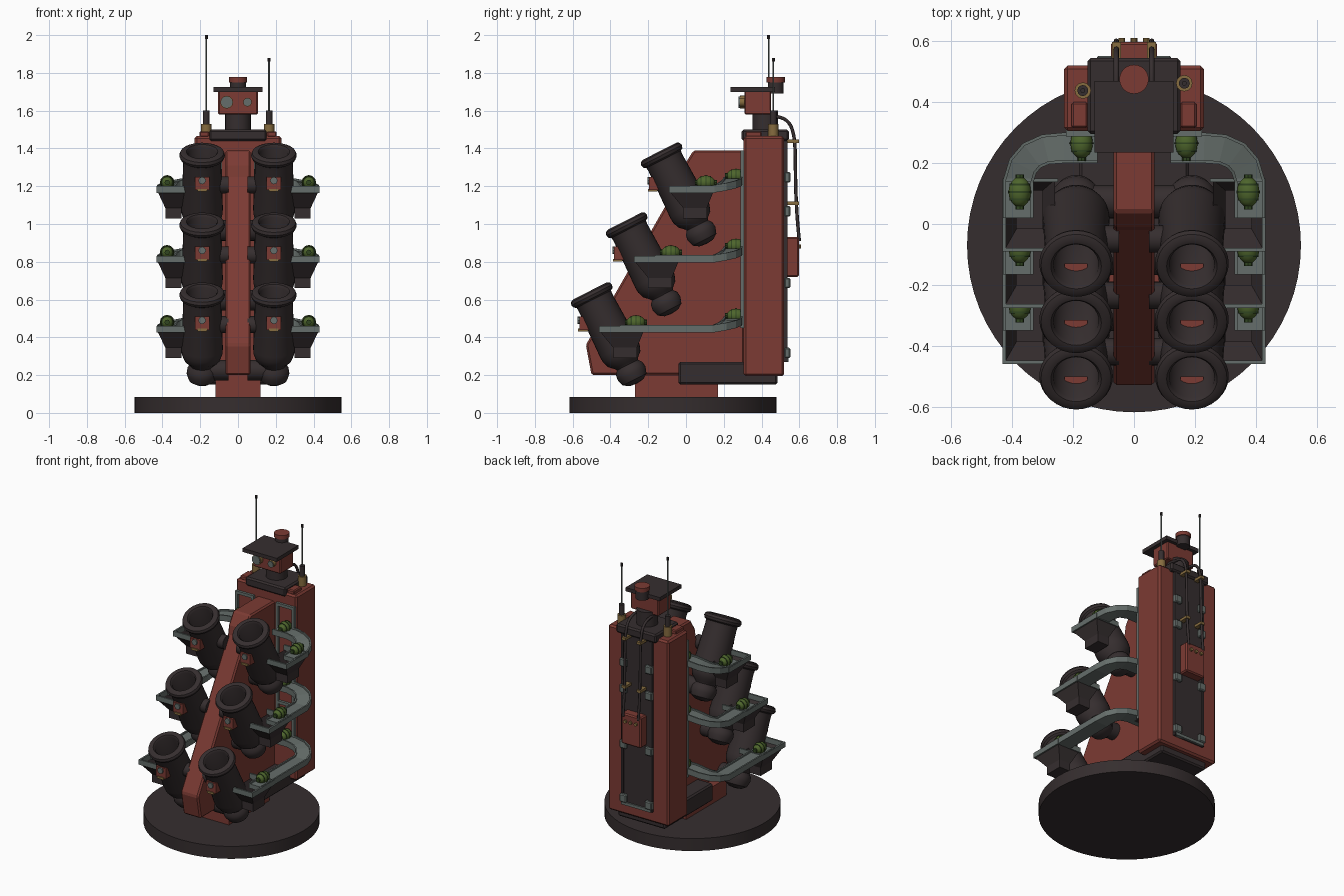
import bpy, bmesh, math
from mathutils import Vector, Matrix

cube = bpy.data.objects.get("Cube")
if cube:
    bpy.data.objects.remove(cube, do_unlink=True)


def material(name, *rgb):
    m = bpy.data.materials.new(name)
    m.use_nodes = True
    m.diffuse_color = (*rgb, 1)
    m.node_tree.nodes["Principled BSDF"].inputs["Base Color"].default_value = (*rgb, 1)
    return m


RED = material("brick red", 0.2, 0.043, 0.033)
DARK = material("dark iron", 0.036, 0.027, 0.028)
GREY = material("grey steel", 0.13, 0.155, 0.145)
GREEN = material("lantern green", 0.075, 0.13, 0.025)
MOSS = material("dark green", 0.03, 0.06, 0.015)
BRASS = material("brass", 0.24, 0.15, 0.05)


def finish(name, bm, mat, mirror=False, bevel=0, smooth=False):
    bmesh.ops.remove_doubles(bm, verts=bm.verts, dist=1e-5)
    bmesh.ops.recalc_face_normals(bm, faces=bm.faces)
    me = bpy.data.meshes.new(name)
    if smooth:
        for f in bm.faces:
            f.smooth = True
    bm.to_mesh(me)
    bm.free()
    if smooth:
        me.set_sharp_from_angle(angle=math.radians(35))
    me.materials.append(mat)
    ob = bpy.data.objects.new(name, me)
    bpy.context.scene.collection.objects.link(ob)
    if bevel:
        b = ob.modifiers.new("bevel", "BEVEL")
        b.width, b.segments = bevel, 1
    if mirror:
        ob.modifiers.new("mirror", "MIRROR")
    return ob


def skin(bm, rings, closed=True):
    """Join successive vertex rings with quads."""
    for a, b in zip(rings, rings[1:]):
        n = len(a)
        for i in range(n if closed else n - 1):
            bm.faces.new((a[i], a[(i + 1) % n], b[(i + 1) % n], b[i]))


def box(name, x, y, z, mat, **kw):
    bm = bmesh.new()
    size = [b - a for a, b in (x, y, z)]
    mid = [(a + b) / 2 for a, b in (x, y, z)]
    bmesh.ops.create_cube(bm, size=1, matrix=Matrix.Translation(mid) @ Matrix.Diagonal((*size, 1)))
    return finish(name, bm, mat, **kw)


def lathe(name, prof, loc, axis, mat, seg=24, **kw):
    """Revolve (radius, distance) points about an axis."""
    bm = bmesh.new()
    m = Matrix.Translation(loc) @ Vector(axis).to_track_quat("Z", "Y").to_matrix().to_4x4()
    ang = [2 * math.pi * k / seg for k in range(seg)]
    skin(bm, [[bm.verts.new(m @ Vector((r * math.cos(a), r * math.sin(a), t))) for a in ang]
              for r, t in prof])
    return finish(name, bm, mat, smooth=True, **kw)


def rod(name, p, axis, r, length, mat, **kw):
    return lathe(name, [(0, 0), (r, 0), (r, length), (0, length)], p, axis, mat, **kw)


def prism(name, outline, half, mat, **kw):
    """Extrude a (y, z) outline across x."""
    bm = bmesh.new()
    a, b = [[bm.verts.new((x, y, z)) for y, z in outline] for x in (-half, half)]
    skin(bm, [a, b])
    bm.faces.new(a)
    bm.faces.new(b)
    return finish(name, bm, mat, **kw)


UP, BACK, FRONT, SIDE = (0, 0, 1), (0, 1, 0), (0, -1, 0), (1, 0, 0)

# Base and main body
rod("base_disc", (0, -0.07, 0), UP, 0.548, 0.085, DARK, seg=64)
box("pedestal", (-0.12, 0.12), (-0.27, 0.17), (0.08, 0.2), RED)
box("lower_block", (-0.18, 0.18), (-0.04, 0.485), (0.15, 0.27), DARK, bevel=0.01)
box("column", (-0.23, 0.23), (0.305, 0.52), (0.195, 1.465), RED, bevel=0.012)
prism("sloped_fin", [(0.31, 0.2), (-0.5, 0.2), (-0.53, 0.36), (-0.02, 1.25), (-0.01, 1.31),
                     (0.04, 1.39), (0.31, 1.39)], 0.067, RED, bevel=0.01)
box("column_cap", (-0.152, 0.152), (0.295, 0.545), (1.44, 1.5), DARK, bevel=0.01)
box("cap_shoulder", (0.152, 0.205), (0.315, 0.4), (1.46, 1.49), RED, mirror=True, bevel=0.006)

# Grey frames on the column front
for x in (0.085, 0.205):
    box("frame_upright", (x, x + 0.018), (0.288, 0.308), (0.45, 1.39), GREY, mirror=True)
for z in (0.45, 0.7, 1.0, 1.37):
    box("frame_crossbar", (0.085, 0.223), (0.288, 0.308), (z, z + 0.02), GREY, mirror=True)

# Sentry head
rod("neck", (0, 0.42, 1.49), UP, 0.068, 0.11, DARK)
box("head", (-0.105, 0.105), (0.31, 0.45), (1.58, 1.705), RED, bevel=0.006)
box("roof", (-0.13, 0.13), (0.235, 0.47), (1.70, 1.725), DARK)
rod("vent_stem", (0, 0.475, 1.69), UP, 0.042, 0.065, DARK)
rod("vent_cap", (0, 0.475, 1.75), UP, 0.048, 0.027, RED)
for x, r in ((-0.06, 0.034), (0.05, 0.023)):
    rod("eye_housing", (x, 0.32, 1.645), FRONT, r, 0.035, BRASS, seg=12)
    rod("eye_lens", (x, 0.29, 1.645), FRONT, r * 0.9, 0.011, GREY, seg=12)

# Antennas
for x, y, top in ((-0.168, 0.438, 2.0), (0.165, 0.462, 1.88)):
    rod("antenna_socket", (x, y, 1.46), UP, 0.027, 0.07, BRASS, seg=12)
    rod("antenna_mount", (x, y, 1.53), UP, 0.018, 0.07, DARK, seg=12)
    rod("antenna_rod", (x, y, 1.59), UP, 0.005, top - 1.6, GREY, seg=8)
    rod("antenna_tip", (x, y, top - 0.02), UP, 0.008, 0.02, DARK, seg=8)

# Back panel, junction box and cables
box("back_panel", (-0.11, 0.11), (0.515, 0.532), (0.27, 1.44), DARK)
box("panel_rail", (0.1, 0.118), (0.515, 0.538), (0.27, 1.44), DARK, mirror=True)
for z in (0.29, 0.66, 1.04, 1.22):
    box("panel_clasp", (0.07, 0.122), (0.52, 0.552), (z, z + 0.055), GREY, mirror=True, bevel=0.006)
box("panel_foot", (-0.11, 0.11), (0.52, 0.542), (0.27, 0.29), GREY)
box("junction_box", (-0.075, 0.075), (0.53, 0.598), (0.72, 0.93), RED, bevel=0.008)
for x in (-0.04, 0, 0.04):
    rod("box_stud", (x, 0.59, 0.88), BACK, 0.011, 0.02, BRASS, seg=10)
for s in (-1, 1):
    cu = bpy.data.curves.new("cable", "CURVE")
    cu.dimensions, cu.bevel_depth, cu.bevel_resolution = "3D", 0.009, 2
    sp = cu.splines.new("NURBS")
    path = [(0.45, 1.57), (0.53, 1.57), (0.575, 1.5), (0.58, 1.35), (0.58, 1.1), (0.6, 0.91)]
    sp.points.add(len(path) - 1)
    for pt, (y, z) in zip(sp.points, path):
        pt.co = (s * 0.058, y, z, 1)
    sp.use_endpoint_u = True
    cu.materials.append(DARK)
    bpy.context.scene.collection.objects.link(bpy.data.objects.new("cable", cu))
for z in (1.1, 1.43):
    box("cable_clamp", (0.043, 0.073), (0.525, 0.597), (z, z + 0.018), BRASS, mirror=True)


def lantern(y, z, x):
    ball = [(0.037 * math.sin(math.pi * k / 8), -0.05 * math.cos(math.pi * k / 8)) for k in range(9)]
    lathe("lantern", ball, (x, y, z), BACK, GREEN, seg=12, mirror=True)
    for d, r in ((-0.025, 0.033), (0, 0.039), (0.025, 0.033)):
        rod("lantern_band", (x, y + d - 0.003, z), BACK, r, 0.006, MOSS, seg=12, mirror=True)
    for d in (-0.058, 0.044):
        rod("lantern_end", (x, y + d, z), BACK, 0.014, 0.014, MOSS, seg=8, mirror=True)
    box("lantern_foot", (x - 0.025, x + 0.025), (y - 0.03, y + 0.03), (z - 0.045, z - 0.025),
        DARK, mirror=True)


def arm(dy, z):
    """Channel-section arm curving from the column to the basket."""
    path = [(0.12, 0.25, 0.045), (0.23, 0.25, 0.045), (0.29, 0.245, 0.036), (0.335, 0.225, 0.024),
            (0.365, 0.19, 0.012), (0.38, 0.14, 0), (0.38, 0.02 + dy, 0)]
    path = [Vector(p) + Vector((0, 0, z)) for p in path]
    w, h, lip = 0.05, 0.02, 0.01
    section = [(-w, -h), (w, -h), (w, h), (w - lip, h), (w - lip, h - lip),
               (lip - w, h - lip), (lip - w, h), (-w, h)]
    bm = bmesh.new()
    rings = []
    for i, p in enumerate(path):
        t = path[min(i + 1, len(path) - 1)] - path[max(i - 1, 0)]
        side = Vector((-t.y, t.x, 0)).normalized()
        rings.append([bm.verts.new(p + side * a + Vector((0, 0, b))) for a, b in section])
    skin(bm, rings)
    bm.faces.new(rings[0])
    bm.faces.new(rings[-1])
    finish("support_arm", bm, GREY, mirror=True)


def basket(y, z):
    bm = bmesh.new()
    rings = []
    for x0, x1, y0, y1, h in ((0.26, 0.425, -0.115, 0.115, -0.015), (0.3, 0.385, -0.045, 0.08, -0.1),
                              (0.3, 0.385, -0.045, 0.08, -0.155)):
        rings.append([bm.verts.new((a, y + b, z + h)) for a, b in
                      ((x0, y0), (x1, y0), (x1, y1), (x0, y1))])
    skin(bm, rings)
    bm.faces.new(rings[-1])
    finish("basket_pan", bm, DARK, mirror=True)
    for e in (-0.12, 0.108):
        box("basket_rail", (0.25, 0.432), (y + e, y + e + 0.012), (z - 0.02, z + 0.015), GREY, mirror=True)
    box("basket_side_rail", (0.42, 0.432), (y - 0.12, y + 0.12), (z - 0.02, z + 0.015), GREY, mirror=True)


# Three tiers of mortars, each on its arm and basket
TILT = math.radians(27)
DOWN = Vector((0, math.sin(TILT), -math.cos(TILT)))
BARREL = [(0, 0.32), (0.074, 0.32), (0.074, 0.015), (0.083, 0.002), (0.1, 0), (0.115, 0.008),
          (0.121, 0.024), (0.115, 0.04), (0.102, 0.048), (0.1, 0.07), (0.11, 0.34), (0.108, 0.37),
          (0.095, 0.405), (0.07, 0.428), (0.062, 0.44), (0.078, 0.46), (0.082, 0.49), (0.07, 0.525),
          (0.04, 0.545), (0, 0.55)]
for i in range(3):
    dy, dz = -0.185 * i, -0.37 * i
    mouth = Vector((0.19, -0.14 + dy, 1.385 + dz))
    lathe("mortar_barrel", BARREL, mouth, DOWN, DARK, seg=32, mirror=True)
    knuckle = mouth + DOWN * 0.47
    rod("breech_pipe", (0.05, knuckle.y, knuckle.z), SIDE, 0.055, 0.12, DARK, mirror=True)
    pivot = mouth + DOWN * 0.2
    rod("trunnion", (0.05, pivot.y, pivot.z), SIDE, 0.045, 0.08, DARK, mirror=True)
    box("sight_box", (0.152, 0.228), (dy - 0.195, dy - 0.13), (1.18 + dz, 1.25 + dz), RED, mirror=True)
    rod("sight_lamp", (0.19, dy - 0.19, 1.23 + dz), FRONT, 0.02, 0.015, GREY, seg=8, mirror=True)
    box("sight_base", (0.165, 0.215), (dy - 0.202, dy - 0.15), (1.172 + dz, 1.186 + dz), BRASS, mirror=True)
    level = 1.185 + dz
    arm(dy, level)
    basket(0.03 + dy, level)
    lantern(0.105 + dy, level + 0.035, 0.375)
    lantern(0.265, level + 0.07, 0.172)
